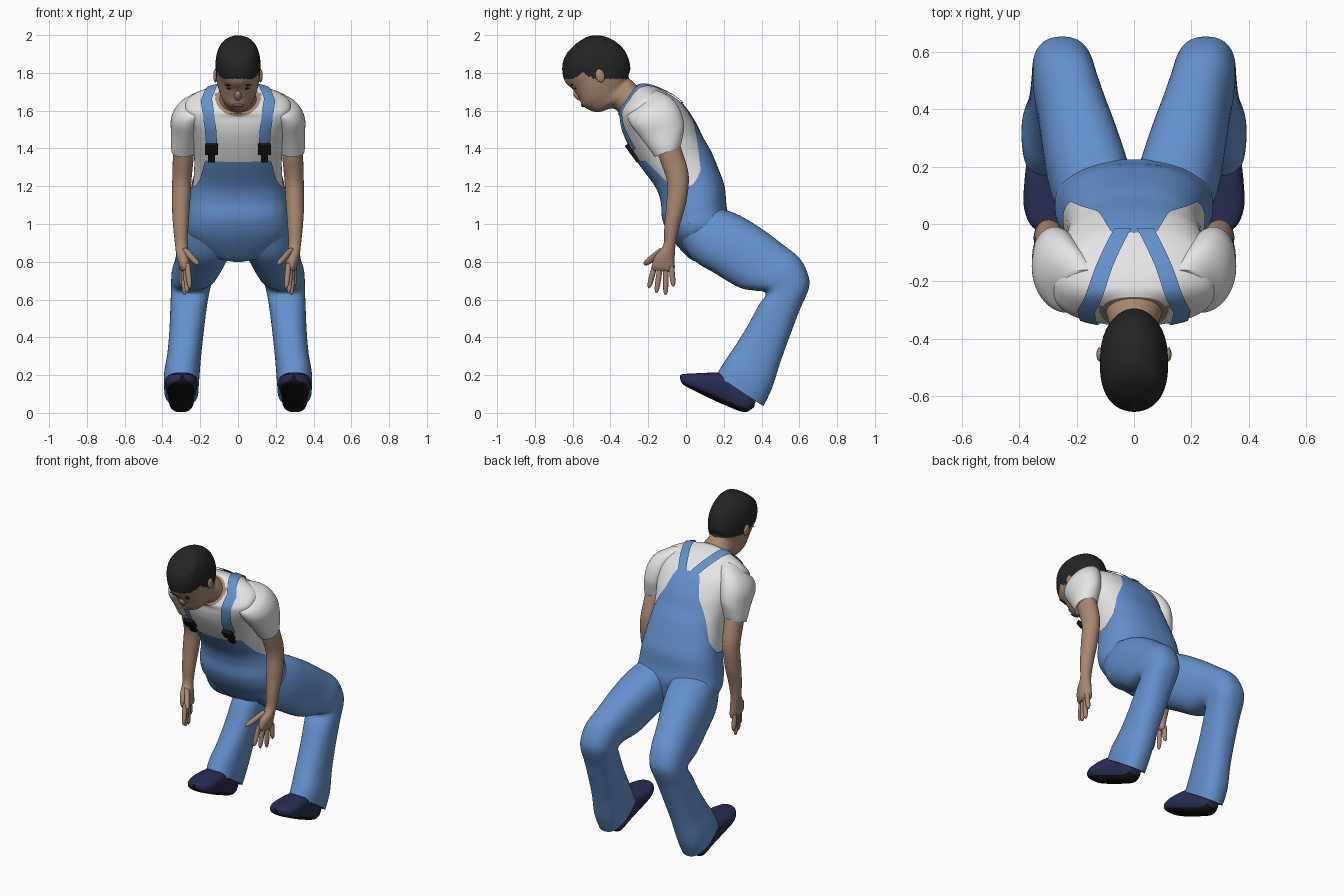
import bpy, bmesh, math
from mathutils import Vector
from mathutils.bvhtree import BVHTree

if "Cube" in bpy.data.objects:
    bpy.data.objects.remove(bpy.data.objects["Cube"])


def material(name, rgb):
    m = bpy.data.materials.new(name)
    m.diffuse_color = (*rgb, 1)
    m.use_nodes = True
    m.node_tree.nodes["Principled BSDF"].inputs["Base Color"].default_value = m.diffuse_color
    return m


DENIM = material("denim blue", (0.125, 0.285, 0.61))
WHITE = material("shirt white", (0.78, 0.78, 0.78))
SKIN = material("skin brown", (0.40, 0.245, 0.165))
HAIR = material("hair black", (0.018, 0.018, 0.018))
NAVY = material("shoe navy", (0.022, 0.027, 0.09))
SOLE = material("sole black", (0.008, 0.008, 0.008))
LIPS = material("lip brown", (0.25, 0.125, 0.095))


def surf(rings, u, th, e=1.0, grow=0.0):
    """Point on a loft; ring = front y, front z, back y, back z, centre x, half width."""
    n = len(rings) - 1
    i = min(int(u), n - 1)
    t = u - i
    a, b, c, d = (rings[max(0, min(n, i + k))] for k in (-1, 0, 1, 2))
    fy, fz, by, bz, cx, w = (
        0.5 * (2 * q + (r - p) * t + (2 * p - 5 * q + 4 * r - s) * t * t
               + (3 * q - p - 3 * r + s) * t ** 3) for p, q, r, s in zip(a, b, c, d))
    sn, cs = math.sin(th), math.cos(th)
    sn = math.copysign(abs(sn) ** e, sn) * (1 + grow)
    cs = math.copysign(abs(cs) ** e, cs) * (1 + grow)
    return Vector((cx + w * sn, (fy + by) / 2 + cs * (fy - by) / 2,
                   (fz + bz) / 2 + cs * (fz - bz) / 2))


def finish(name, bm, mats, mirror=False):
    bmesh.ops.recalc_face_normals(bm, faces=bm.faces)
    me = bpy.data.meshes.new(name)
    bm.to_mesh(me)
    bm.free()
    ob = bpy.data.objects.new(name, me)
    bpy.context.collection.objects.link(ob)
    for m in mats:
        me.materials.append(m)
    bpy.ops.object.select_all(action='DESELECT')
    ob.select_set(True)
    bpy.context.view_layer.objects.active = ob
    bpy.ops.object.shade_smooth_by_angle(angle=math.radians(50))
    if mirror:
        ob.modifiers.new("mirror", 'MIRROR')
    return ob


def loft(name, rings, mats, e=1.0, nth=40, step=6, u0=0, top=None, grow=0.0,
         rule=None, mirror=False):
    bm = bmesh.new()
    nu = (len(rings) - 1) * step
    grid = []
    for i in range(nu + 1):
        row = []
        for j in range(nth):
            th = 2 * math.pi * j / nth
            end = top(th) if top else len(rings) - 1
            row.append(bm.verts.new(surf(rings, u0 + (end - u0) * i / nu, th, e, grow)))
        grid.append(row)
    for i in range(nu):
        for j in range(nth):
            k = (j + 1) % nth
            f = bm.faces.new((grid[i][j], grid[i][k], grid[i + 1][k], grid[i + 1][j]))
            if rule and rule(f.calc_center_median(), 2 * math.pi * (j + 0.5) / nth):
                f.material_index = 1
    bm.faces.new(grid[0])
    if not top:
        f = bm.faces.new(grid[-1])
        f.material_index = 1 if rule and rule(f.calc_center_median(), 0) else 0
    return finish(name, bm, mats, mirror)


def blob(name, loc, scale, mat, tilt=0.0, mirror=False, box=False):
    bm = bmesh.new()
    if box:
        bmesh.ops.create_cube(bm, size=2)
    else:
        bmesh.ops.create_uvsphere(bm, u_segments=20, v_segments=12, radius=1)
    c, s = math.cos(tilt), math.sin(tilt)
    for v in bm.verts:
        x, y, z = (v.co[k] * scale[k] for k in range(3))
        v.co = Vector((x, y * c - z * s, y * s + z * c)) + Vector(loc)
    return finish(name, bm, [mat], mirror)


# Torso: shirt with bare neckline, and the overalls as a slightly larger shell
TORSO = [
    (.07, .80, .19, .87, 0, .07), (.02, .82, .21, .94, 0, .18),
    (-.07, .92, .222, 1.02, 0, .262), (-.12, 1.02, .21, 1.10, 0, .262),
    (-.13, 1.12, .20, 1.20, 0, .247), (-.16, 1.20, .168, 1.29, 0, .235),
    (-.24, 1.31, .13, 1.38, 0, .232), (-.295, 1.40, .085, 1.46, 0, .245),
    (-.33, 1.47, .04, 1.55, 0, .265), (-.345, 1.52, -.035, 1.65, 0, .285),
    (-.35, 1.56, -.14, 1.715, 0, .272), (-.355, 1.575, -.215, 1.742, 0, .20),
    (-.36, 1.585, -.255, 1.74, 0, .112)]


def is_neckline(p, th):
    return p.y < -.285 and (p.x / .122) ** 2 + ((p.z - 1.68) / .11) ** 2 < 1


shirt = loft("shirt", TORSO, [WHITE, SKIN], e=.82, nth=96, step=10, u0=3, rule=is_neckline)

EDGE = [(0, 6.2), (.75, 6.2), (.95, 5.2), (1.25, 4.6), (1.6, 4.5), (2.0, 5.2),
        (2.32, 6.45), (2.74, 7.8), (2.93, 8.9), (3.15, 9)]


def overall_edge(th):
    a = min(th, 2 * math.pi - th)
    for (a0, u0), (a1, u1) in zip(EDGE, EDGE[1:]):
        if a <= a1:
            return u0 + (u1 - u0) * (a - a0) / (a1 - a0)
    return EDGE[-1][1]


loft("overalls", TORSO, [DENIM], e=.82, nth=120, step=5, top=overall_edge, grow=.025)

# Sleeves
SLEEVE = [(-.29, 1.60, -.16, 1.71, .17, .08), (-.31, 1.57, -.08, 1.67, .23, .09),
          (-.29, 1.52, -.03, 1.60, .262, .092), (-.235, 1.45, -.01, 1.52, .275, .08),
          (-.19, 1.39, -.02, 1.45, .285, .07), (-.165, 1.355, -.03, 1.41, .288, .064)]
sleeves = loft("sleeve", SLEEVE, [WHITE], mirror=True)

# Straps: rays cast inward around the shoulder find the shirt surface
verts, polys = [], []
for ob in (shirt, sleeves):
    base = len(verts)
    verts += [v.co.copy() for v in ob.data.vertices]
    polys += [[base + i for i in p.vertices] for p in ob.data.polygons]
tree = BVHTree.FromPolygons(verts, polys)
STRAP = [(226, .138), (180, .145), (130, .168), (85, .105), (42, .038)]
bm = bmesh.new()
prev = None
for (a0, x0), (a1, x1) in zip(STRAP, STRAP[1:]):
    for k in range(13):
        ang = math.radians(a0 + (a1 - a0) * k / 12)
        out = Vector((0, math.cos(ang), math.sin(ang)))
        row = []
        for side in (-.03, -.015, 0, .015, .03):
            c = Vector((x0 + (x1 - x0) * k / 12 + side, -.17, 1.5))
            hit = tree.ray_cast(c + out, -out)[0]
            if hit:
                row.append(bm.verts.new(hit + out * .009))
        if len(row) < 5:
            continue
        if prev:
            for i in range(4):
                bm.faces.new((prev[i], prev[i + 1], row[i + 1], row[i]))
        prev = row
finish("strap", bm, [DENIM], mirror=True)
blob("strap_buckle", (.14, -.298, 1.395), (.034, .011, .03), SOLE, .6, True, True)
blob("buckle_clip", (.14, -.27, 1.355), (.018, .01, .03), SOLE, .6, True, True)

# Arms with palms
ARM = [(-.165, 1.42, -.045, 1.45, .288, .056), (-.135, 1.33, -.015, 1.37, .29, .055),
       (-.10, 1.22, .015, 1.25, .297, .051), (-.105, 1.10, .0, 1.11, .302, .048),
       (-.115, .98, -.035, .985, .303, .04), (-.12, .89, -.055, .89, .30, .033),
       (-.165, .83, -.06, .82, .29, .035), (-.18, .78, -.06, .76, .283, .028),
       (-.17, .755, -.07, .745, .283, .015)]
loft("arm", ARM, [SKIN], mirror=True)


def finger(name, y0, z0, y1, z1, x0, x1, r):
    d = Vector((y1 - y0, z1 - z0)).normalized()
    rings = []
    for t, k in ((0, 1), (.5, 1), (.85, .85), (1, .3)):
        y, z = y0 + (y1 - y0) * t, z0 + (z1 - z0) * t
        p = Vector((d.y, -d.x)) * r * k
        rings.append((y + p.x, z + p.y, y - p.x, z - p.y, x0 + (x1 - x0) * t, r * k))
    loft(name, rings, [SKIN], nth=14, step=4, mirror=True)


for n, (y0, z0, y1, z1) in enumerate([(-.163, .79, -.197, .66), (-.136, .78, -.157, .635),
                                      (-.107, .775, -.108, .625), (-.077, .775, -.067, .67)]):
    finger("finger_%d" % (n + 1), y0, z0, y1, z1, .268 + .01 * n, .255 + .014 * n, .0145)
finger("thumb", -.125, .86, -.222, .785, .28, .212, .018)

# Trouser legs with backward knees
LEG = [(-.06, .97, .19, 1.08, .13, .125), (.03, .82, .285, 1.045, .155, .142),
       (.16, .735, .41, .968, .187, .133), (.28, .665, .52, .885, .217, .12),
       (.36, .648, .60, .82, .238, .113), (.41, .642, .645, .735, .247, .107),
       (.42, .62, .65, .66, .253, .102), (.385, .57, .60, .54, .262, .096),
       (.32, .45, .547, .40, .273, .091), (.25, .34, .50, .27, .285, .09),
       (.20, .265, .455, .13, .298, .094), (.16, .20, .41, .035, .30, .09)]
loft("trouser_leg", LEG, [DENIM], e=.85, nth=48, mirror=True)

# Shoes, toes raised
SHOE = [(.36, .03, .38, .10, .30, .04), (.31, .004, .36, .14, .30, .065),
        (.22, .035, .29, .19, .30, .07), (.12, .08, .18, .213, .30, .082),
        (.05, .115, .085, .211, .30, .085), (.0, .14, .02, .208, .298, .07),
        (-.022, .158, -.02, .205, .296, .045), (-.03, .175, -.032, .198, .295, .012)]
loft("shoe", SHOE, [NAVY, SOLE], e=.75, nth=48, mirror=True,
     rule=lambda p, th: math.cos(th) > .6)

# Head and neck, hair by height
HEAD = [(-.35, 1.585, -.25, 1.725, 0, .1), (-.39, 1.612, -.285, 1.757, 0, .088),
        (-.47, 1.592, -.305, 1.78, 0, .085), (-.54, 1.62, -.295, 1.82, 0, .1),
        (-.567, 1.665, -.303, 1.87, 0, .113), (-.597, 1.71, -.33, 1.925, 0, .118),
        (-.637, 1.748, -.385, 1.973, 0, .118), (-.654, 1.80, -.45, 1.997, 0, .108),
        (-.651, 1.86, -.52, 1.992, 0, .085), (-.627, 1.91, -.585, 1.953, 0, .03)]


def is_hair(p, th):
    temple = .032 * math.exp(-((p.y + .545) / .035) ** 2)
    return p.z > 1.768 + temple


loft("head", HEAD, [SKIN, HAIR], nth=80, step=10, rule=is_hair)

# Face
blob("ear", (.119, -.455, 1.785), (.012, .024, .036), SKIN, .25, True)
blob("nose", surf(HEAD, 4.3, 0) + Vector((0, .004, .0)), (.019, .018, .032), SKIN, .75)
blob("lips", surf(HEAD, 3.2, 0), (.03, .007, .01), LIPS, .75)
blob("eye", surf(HEAD, 5.0, .39), (.017, .005, .005), HAIR, .75, True)
blob("eyebrow", surf(HEAD, 5.45, .41), (.024, .005, .004), HAIR, .75, True)
